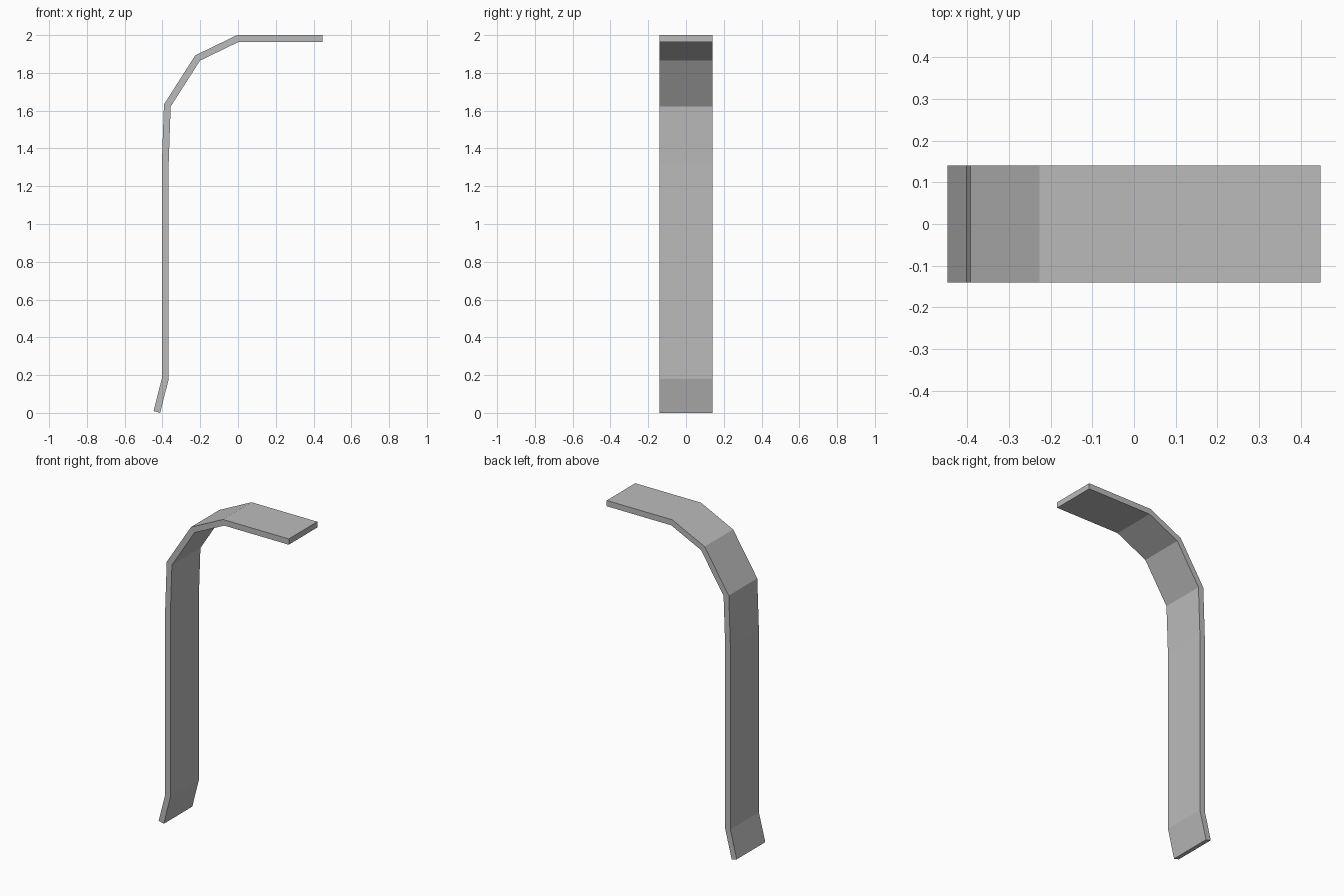
import bpy
import bmesh
from mathutils import Vector

cube = bpy.data.objects.get("Cube")
if cube:
    bpy.data.objects.remove(cube, do_unlink=True)

THICKNESS = 0.036
HALF_WIDTH = 0.14

# Outer side of the bent strip, from the foot up to the tip (x, z)
outer = [Vector(p) for p in (
    (-0.447, 0.009), (-0.403, 0.183), (-0.403, 1.32), (-0.392, 1.633),
    (-0.226, 1.893), (-0.005, 2.0), (0.447, 2.0))]


def inner_side(points):
    """Offset the path to its right with mitred corners."""
    dirs = [(b - a).normalized() for a, b in zip(points, points[1:])]
    normals = [Vector((d.y, -d.x)) for d in dirs]
    result = []
    for p, n0, n1 in zip(points, normals[:1] + normals, normals + normals[-1:]):
        miter = (n0 + n1).normalized()
        result.append(p + miter * THICKNESS / miter.dot(n0))
    return result


# Flat steel grey
grey = bpy.data.materials.new("grey")
grey.use_nodes = True
colour = (0.5, 0.5, 0.5, 1)
grey.diffuse_color = colour
grey.node_tree.nodes["Principled BSDF"].inputs["Base Color"].default_value = colour

# Loft a rectangular section along the strip
bm = bmesh.new()
rings = []
for o, i in zip(outer, inner_side(outer)):
    corners = ((o, -1), (o, 1), (i, 1), (i, -1))
    rings.append([bm.verts.new((p.x, side * HALF_WIDTH, p.y)) for p, side in corners])
for a, b in zip(rings, rings[1:]):
    for k in range(4):
        n = (k + 1) % 4
        bm.faces.new((a[k], a[n], b[n], b[k]))
bm.faces.new(rings[0])
bm.faces.new(rings[-1])
bmesh.ops.recalc_face_normals(bm, faces=bm.faces)

mesh = bpy.data.meshes.new("bent_strip")
bm.to_mesh(mesh)
bm.free()
mesh.materials.append(grey)
strip = bpy.data.objects.new("bent_strip", mesh)
bpy.context.collection.objects.link(strip)
